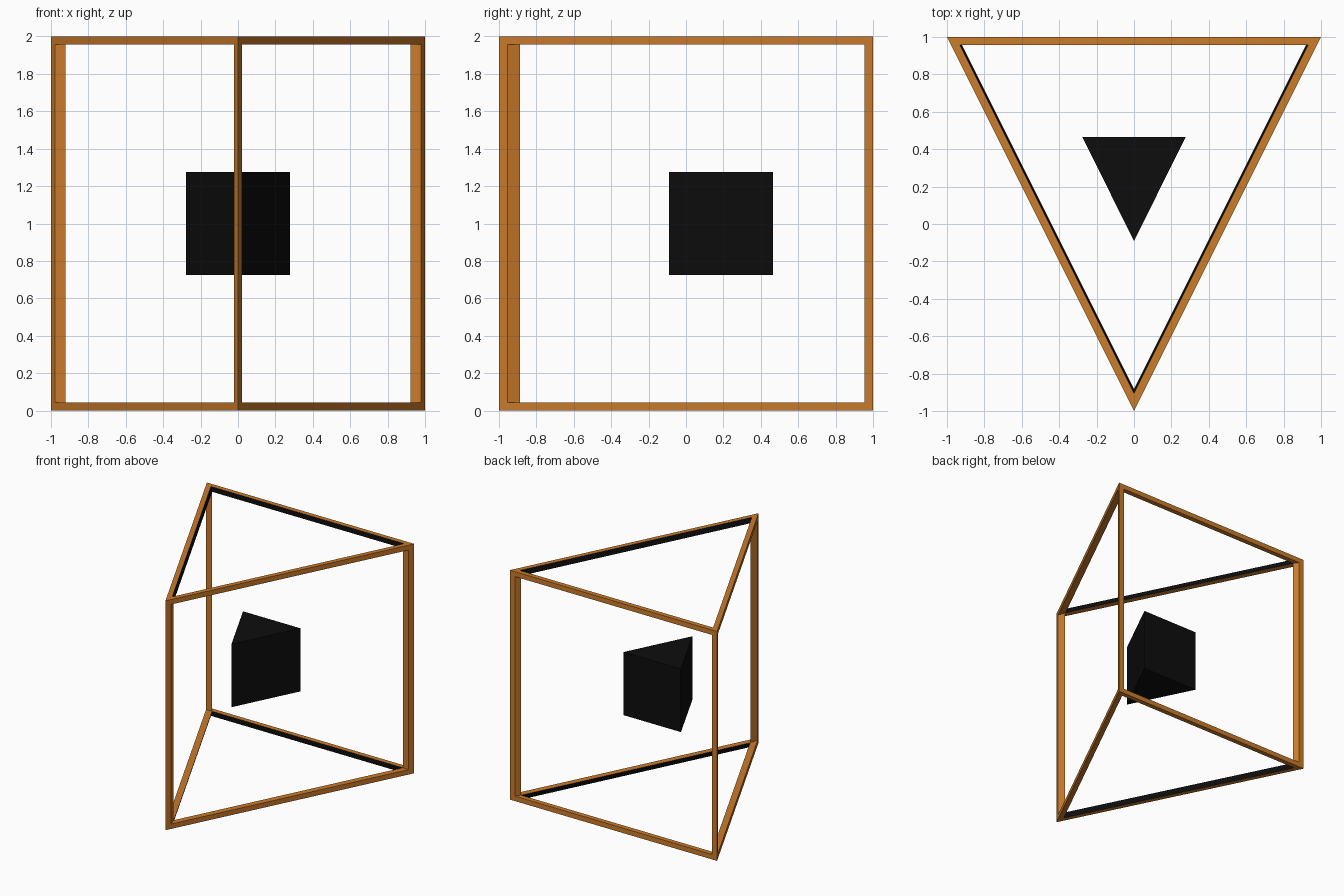
import bpy, bmesh
from mathutils import Vector

if "Cube" in bpy.data.objects:
    bpy.data.objects.remove(bpy.data.objects["Cube"])

BAR = 0.043          # height / depth of the bars
S = 5 ** 0.5         # slope length of the slanted sides


def material(name, rgb):
    m = bpy.data.materials.new(name)
    m.diffuse_color = (*rgb, 1)
    m.use_nodes = True
    m.node_tree.nodes["Principled BSDF"].inputs["Base Color"].default_value = m.diffuse_color
    return m


ORANGE = material("copper_orange", (0.60, 0.20, 0.024))
BLACK = material("black", (0.004, 0.004, 0.004))


def triangle(back=0.0, slant=0.0):
    """Triangle footprint inset by a distance from its back and slanted sides."""
    y = 1 - back
    half = (y + 1) / 2 - slant * S / 2
    return [(-half, y), (0, -1 + S * slant), (half, y)]


def finish(bm, name, mats):
    bmesh.ops.recalc_face_normals(bm, faces=bm.faces[:])
    mesh = bpy.data.meshes.new(name)
    bm.to_mesh(mesh)
    bm.free()
    for m in mats:
        mesh.materials.append(m)
    ob = bpy.data.objects.new(name, mesh)
    bpy.context.collection.objects.link(ob)
    return ob


def prism(name, points, z0, z1, mat):
    bm = bmesh.new()
    low = [bm.verts.new((x, y, z0)) for x, y in points]
    high = [bm.verts.new((x, y, z1)) for x, y in points]
    bm.faces.new(low)
    bm.faces.new(high)
    n = len(points)
    for i in range(n):
        j = (i + 1) % n
        bm.faces.new((low[i], low[j], high[j], high[i]))
    return finish(bm, name, [mat])


def ring(name, z_out, z_in):
    """Triangular frame whose inner wall is black."""
    profile = [(triangle(), z_out), (triangle(0.042, 0.042), z_out),
               (triangle(0.043, 0.053), z_in), (triangle(), z_in)]
    bm = bmesh.new()
    loops = [[bm.verts.new((x, y, z)) for x, y in pts] for pts, z in profile]
    for k in range(4):
        a, b = loops[k], loops[(k + 1) % 4]
        for i in range(3):
            j = (i + 1) % 3
            f = bm.faces.new((a[i], a[j], b[j], b[i]))
            f.material_index = 1 if k == 1 else 0
    return finish(bm, name, [ORANGE, BLACK])


# top and bottom triangular frames
ring("bottom_frame", 0, BAR)
ring("top_frame", 2, 2 - BAR)

# corner posts with a kite cross-section
outer = [Vector(p) for p in triangle()]
inner = triangle(0.043, 0.05)
for i, name in enumerate(("left_post", "front_post", "right_post")):
    c = outer[i]
    to_prev = (outer[i - 1] - c).normalized()
    to_next = (outer[(i + 1) % 3] - c).normalized()
    kite = [c, c + to_next * 0.05, inner[i], c + to_prev * 0.05]
    prism(name, [tuple(p) for p in kite], BAR, 2 - BAR, ORANGE)

# small solid prism floating in the middle
prism("core_prism", [(-0.277, 0.465), (0, -0.09), (0.277, 0.465)],
      0.725, 1.275, BLACK)
